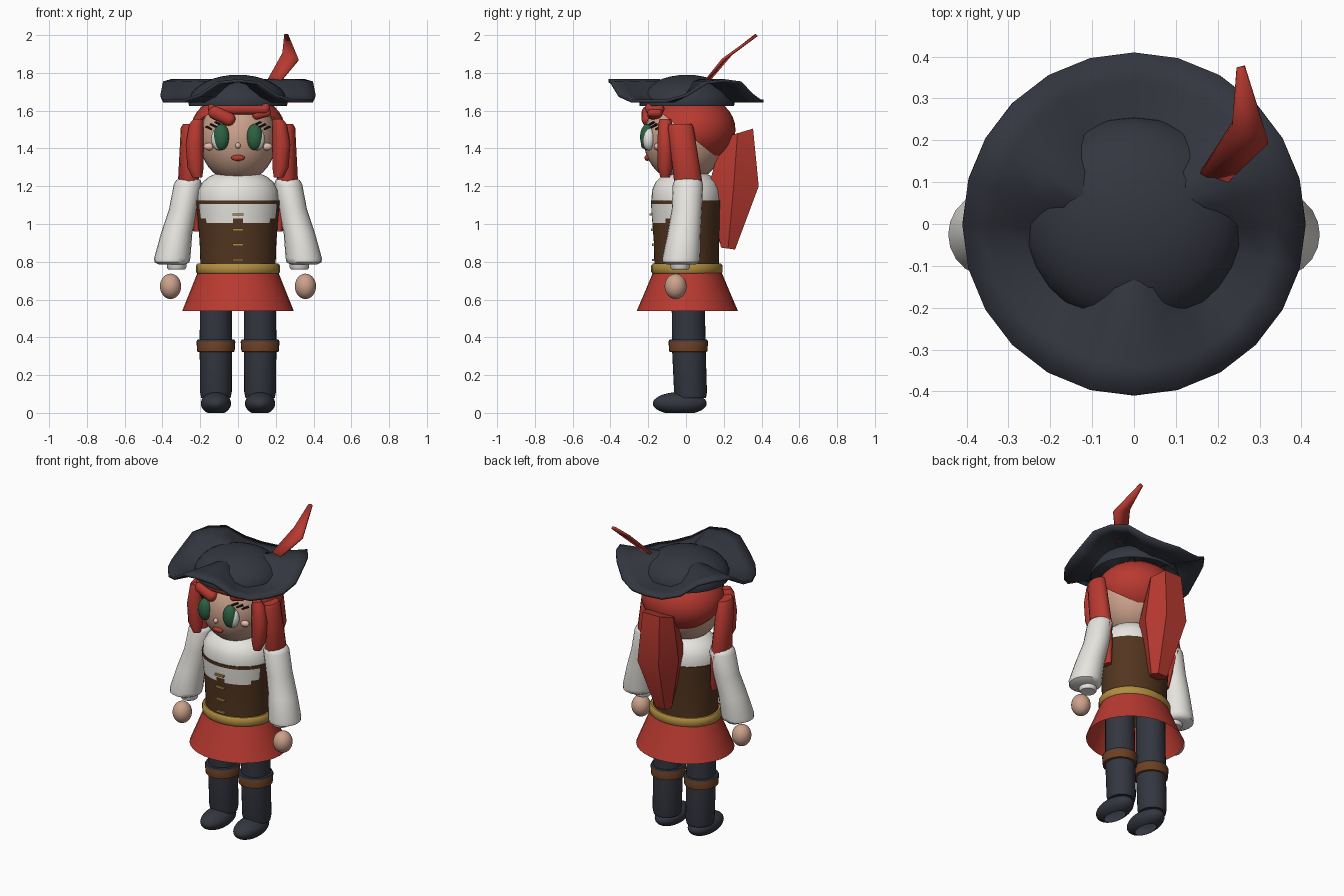
import bpy, bmesh
from math import sin, cos, pi, sqrt, radians
from mathutils import Vector, Matrix

cube = bpy.data.objects.get("Cube")
if cube:
    bpy.data.objects.remove(cube)


def material(name, r, g, b):
    m = bpy.data.materials.new(name)
    m.use_nodes = True
    m.diffuse_color = (r, g, b, 1)
    m.node_tree.nodes["Principled BSDF"].inputs["Base Color"].default_value = (r, g, b, 1)
    return m


NAVY = material("navy", .034, .037, .051)
RED = material("red", .48, .042, .03)
SKIN = material("skin", .60, .36, .26)
BLUSH = material("blush", .78, .50, .40)
WHITE = material("white", .80, .78, .74)
BROWN = material("corset brown", .085, .036, .014)
LEATHER = material("leather", .15, .05, .018)
GOLD = material("gold", .44, .27, .05)
GREEN = material("green", .025, .12, .055)
BLACK = material("black", .012, .012, .016)


def finish(name, bm, *mats, angle=50):
    bmesh.ops.recalc_face_normals(bm, faces=bm.faces)
    mesh = bpy.data.meshes.new(name)
    bm.to_mesh(mesh)
    bm.free()
    ob = bpy.data.objects.new(name, mesh)
    bpy.context.collection.objects.link(ob)
    for m in mats:
        mesh.materials.append(m)
    bpy.ops.object.select_all(action='DESELECT')
    ob.select_set(True)
    bpy.context.view_layer.objects.active = ob
    if angle:
        bpy.ops.object.shade_smooth_by_angle(angle=radians(angle))
    return ob


def ring(x, y, z, rx, ry, n=28):
    return [(x + rx * cos(2 * pi * i / n), y + ry * sin(2 * pi * i / n), z) for i in range(n)]


def loft(name, rings, *mats, caps=True, angle=50, rule=None):
    # skin a stack of rings, optionally choosing a material per face
    bm = bmesh.new()
    rows = [[bm.verts.new(p) for p in r] for r in rings]
    n = len(rows[0])
    for a, b in zip(rows, rows[1:]):
        for i in range(n):
            j = (i + 1) % n
            bm.faces.new((a[i], a[j], b[j], b[i]))
    if caps:
        bm.faces.new(rows[0])
        bm.faces.new(rows[-1])
    if rule:
        for f in bm.faces:
            f.material_index = int(rule(f.calc_center_median()))
    return finish(name, bm, *mats, angle=angle)


def ball(name, centre, radii, mat, cut=None):
    # ellipsoid; cut = (plane point, normal) keeps the normal's side
    bm = bmesh.new()
    bmesh.ops.create_uvsphere(bm, u_segments=28, v_segments=18, radius=1)
    bmesh.ops.transform(bm, matrix=Matrix.Translation(centre) @ Matrix.Diagonal((*radii, 1)), verts=bm.verts)
    if cut:
        bmesh.ops.bisect_plane(bm, geom=bm.verts[:] + bm.edges[:] + bm.faces[:],
                               plane_co=cut[0], plane_no=cut[1], clear_inner=True)
    return finish(name, bm, mat)


def block(name, centre, size, mat, tilt=0, turn=0, bevel=0):
    bm = bmesh.new()
    bmesh.ops.create_cube(bm, size=1)
    bmesh.ops.scale(bm, vec=size, verts=bm.verts)
    if bevel:
        bmesh.ops.bevel(bm, geom=bm.edges[:], offset=bevel, segments=4, profile=.5, affect='EDGES')
    m = Matrix.Translation(centre) @ Matrix.Rotation(turn, 4, 'Z') @ Matrix.Rotation(tilt, 4, 'Y')
    bmesh.ops.transform(bm, matrix=m, verts=bm.verts)
    return finish(name, bm, mat)


def face_y(x, z):
    return -.01 - .215 * sqrt(max(0, 1 - (x / .205) ** 2 - ((z - 1.45) / .23) ** 2))


# Torso
loft("shirt", [ring(0, .003, z, rx, ry) for z, rx, ry in
               [(1.05, .21, .18), (1.12, .218, .186), (1.18, .212, .183), (1.22, .19, .165),
                (1.25, .155, .135), (1.27, .11, .1), (1.275, .06, .06)]], WHITE)


def blouse(c):
    if c.y > -.07:
        return False
    low = 1.0 if .04 < abs(c.x) < .175 else 1.02
    return low < c.z < 1.1


loft("corset", [ring(0, .003, z, rx, ry, 48) for z, rx, ry in
                [(.76, .198, .17), (.9, .203, .173), (.99, .21, .18), (1.005, .211, .181), (1.03, .213, .183),
                 (1.085, .22, .187), (1.105, .222, .188), (1.125, .224, .189)]],
     BROWN, WHITE, rule=blouse)
for z, y in [(1.05, -.187), (.97, -.178), (.89, -.173), (.81, -.172)]:
    block("corset_clasp", (0, y, z), (.06, .014, .012), GOLD)
loft("belt", [ring(0, .005, z, rx, rx - .033) for z, rx in
              [(.735, .213), (.745, .222), (.78, .222), (.792, .212)]], GOLD)
loft("skirt", [ring(0, .007, z, rx, ry, 32) for z, rx, ry in
               [(.54, .295, .268), (.64, .255, .225), (.76, .207, .175)]], RED, caps=False)

# Legs, boots, arms
for s in (-1, 1):
    x = .117 * s
    loft("leg", [ring(x, y, z, r, r + .003) for z, y, r in
                 [(.08, .025, .078), (.11, .024, .084), (.34, .015, .086), (.74, .01, .084)]], NAVY)
    loft("boot_cuff", [ring(x, .012, z, r, r + .002) for z, r in
                       [(.322, .09), (.325, .099), (.378, .103), (.388, .098), (.39, .08)]],
         LEATHER, NAVY, rule=lambda c: c.z > .375)
    ball("foot", (x, -.033, .05), (.08, .143, .06), NAVY, ((0, 0, 0), (0, 0, 1)))

    loft("sleeve", [ring(px * s, y, z, rx, ry, 20) for px, y, z, rx, ry in
                    [(.262, .01, 1.242, .045, .05), (.263, .01, 1.233, .064, .07), (.266, .01, 1.21, .074, .08),
                     (.29, .005, 1.08, .075, .08), (.325, -.01, .95, .083, .088), (.348, -.025, .82, .096, .1),
                     (.35, -.026, .798, .093, .097), (.348, -.026, .785, .07, .075)]], WHITE)
    loft("inner_cuff", [ring(.325 * s, -.03, z, r, r, 16) for z, r in
                        [(.76, .045), (.77, .052), (.81, .052)]], WHITE)
    ball("hand", (.357 * s, -.055, .67), (.056, .058, .067), SKIN)

# Head and face
ball("head", (0, -.01, 1.45), (.205, .215, .23), SKIN)
ball("nose", (0, -.223, 1.415), (.014, .016, .016), BLUSH)
ball("mouth", (0, face_y(0, 1.35) - .002, 1.35), (.036, .014, .016), RED)
for s in (-1, 1):
    ball("eye_white", (.1 * s, -.197, 1.45), (.042, .034, .06), WHITE)
    ball("eye", (.088 * s, -.206, 1.46), (.043, .037, .069), GREEN)
    ball("cheek", (.152 * s, face_y(.152, 1.41), 1.41), (.03, .02, .02), BLUSH)
    for k in range(3):
        lx, lz = .105 + .024 * k, 1.532 - .012 * k
        block("eyelash", (lx * s, face_y(lx, lz) - .004, lz), (.042, .014, .009), BLACK,
              tilt=-.35 * s, turn=.6 * s)

# Hair
slope = Vector((0, .62, .78))
ball("hair_cap", (0, .03, 1.5), (.25, .232, .19), RED, ((0, .08, 1.42), slope))
block("fringe_band", (.005, -.165, 1.612), (.33, .1, .065), RED, bevel=.03)
block("fringe_swoop", (-.085, -.195, 1.572), (.15, .08, .072), RED, tilt=.45, bevel=.034)
block("fringe_curl", (.125, -.165, 1.585), (.1, .08, .05), RED, tilt=-.25, bevel=.023)
for s in (-1, 1):
    loft("front_lock", [ring(px * s, -.11, z, rx, ry, 12) for px, z, rx, ry in
                        [(.21, 1.555, .026, .03), (.22, 1.53, .038, .037), (.23, 1.42, .047, .042),
                         (.225, 1.3, .043, .04), (.215, 1.245, .025, .025)]], RED)
    loft("side_lock", [ring(px * s, y, z, rx, ry, 12) for px, y, z, rx, ry in
                       [(.255, -.03, 1.53, .035, .06), (.26, -.028, 1.51, .043, .068), (.262, .015, 1.2, .057, .075),
                        (.232, .02, 1.08, .03, .05), (.218, .02, .96, .018, .03)]], RED)


def tail_ring(width, back, front):
    # six-sided section between a back point and a front point (y, z)
    (by, bz), (fy, fz) = back, front
    pts = [(.6, 0), (1, .5), (.6, 1), (-.6, 1), (-1, .5), (-.6, 0)]
    return [(width * u, by + (fy - by) * v, bz + (fz - bz) * v) for u, v in pts]


loft("ponytail", [tail_ring(.1, (.355, 1.505), (.19, 1.455)), tail_ring(.125, (.385, 1.2), (.12, 1.2)),
                  tail_ring(.055, (.26, .865), (.185, .875))], RED, angle=35)


# Hat: brim with three raised lobes, domed crown
def brim_point(r, i, n=24):
    a = 2 * pi * i / n
    wave = max(-1, min(1, 1.75 * (cos(3 * (a + pi / 2)) - .26)))
    return (r * cos(a), r * sin(a), 1.705 + .054 * wave * min(1, r / .14))


brim = loft("hat_brim", [[brim_point(r, i) for i in range(24)] for r in (.41, .34, .25, .14, .05)],
            NAVY, caps=False)
solid = brim.modifiers.new("thickness", 'SOLIDIFY')
solid.thickness = .016
solid.offset = 0
ball("hat_crown", (0, .005, 1.64), (.262, .252, .15), NAVY, ((0, 0, 1.625), (0, 0, 1)))

# Feather
bm = bmesh.new()
outline = [(.16, .125, 1.765), (.215, .095, 1.745), (.32, .195, 1.87),
           (.265, .375, 2.0), (.245, .37, 2.0), (.235, .24, 1.9)]
v = [bm.verts.new(p) for p in outline]
for quad in ((0, 1, 2, 5), (5, 2, 3, 4)):
    bm.faces.new([v[i] for i in quad])
feather = finish("feather", bm, RED, angle=30)
solid = feather.modifiers.new("thickness", 'SOLIDIFY')
solid.thickness = .014
solid.offset = 0
